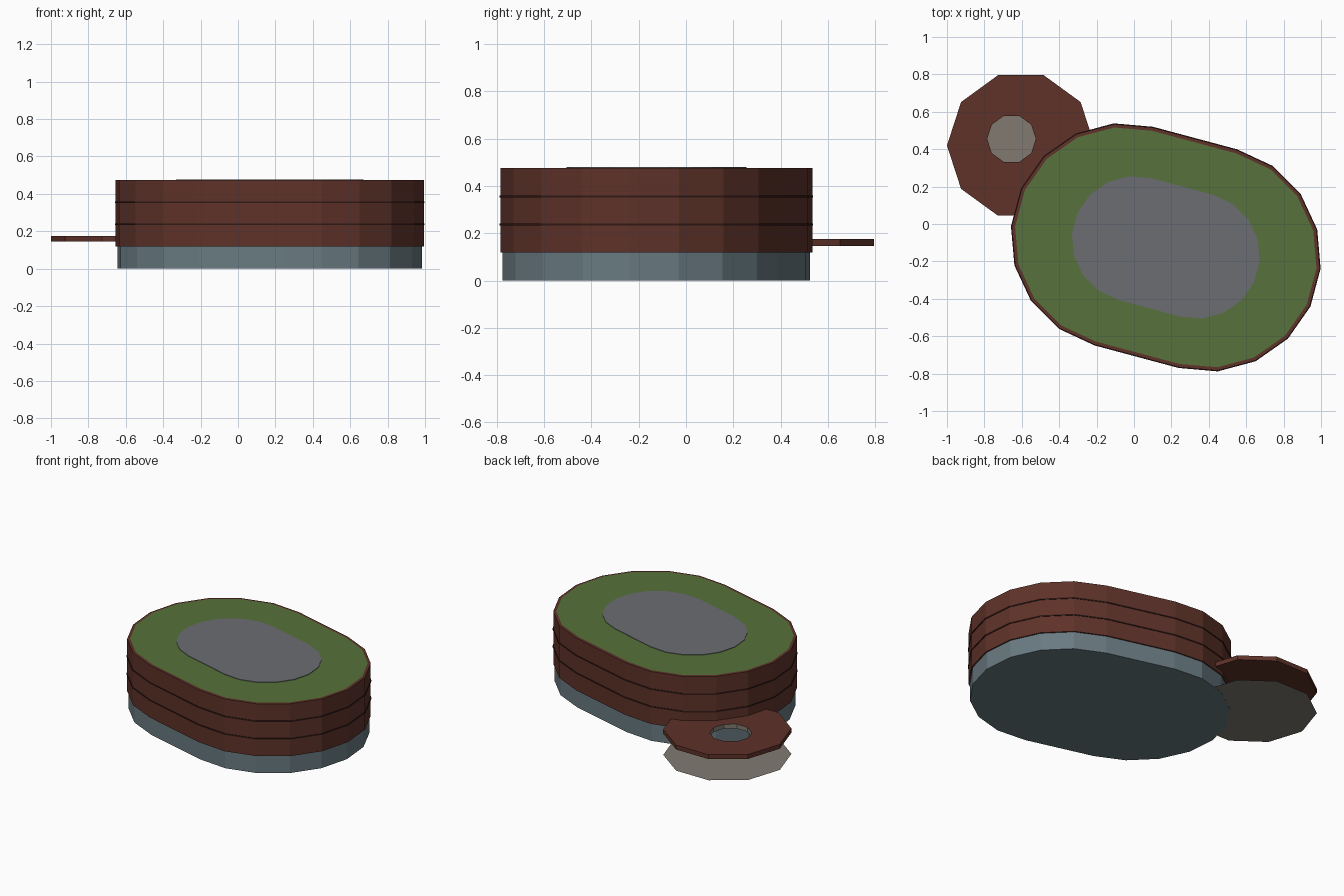
import bpy, bmesh
from math import cos, sin, radians, pi
from mathutils import Vector

if "Cube" in bpy.data.objects:
    bpy.data.objects.remove(bpy.data.objects["Cube"])

CENTER = Vector((0.17, -0.125))
AXIS = Vector((cos(radians(-15)), sin(radians(-15))))


def material(name, rgb):
    m = bpy.data.materials.new(name)
    m.diffuse_color = (*rgb, 1)
    m.use_nodes = True
    m.node_tree.nodes["Principled BSDF"].inputs["Base Color"].default_value = m.diffuse_color
    return m


brown = material("brown_wood", (0.112, 0.032, 0.022))
dark = material("dark_joint", (0.03, 0.01, 0.008))
green = material("green_top", (0.095, 0.165, 0.043))
grey = material("grey_patch", (0.147, 0.155, 0.17))
slate = material("slate_base", (0.14, 0.195, 0.22))
beige = material("beige_floor", (0.22, 0.195, 0.165))


def capsule(r, d=0.233):
    """Stadium outline: two 9-segment half circles, turned by -15 degrees."""
    pts = []
    for side, start in ((1, -105), (-1, 75)):
        c = CENTER + AXIS * d * side
        for k in range(10):
            a = radians(start + 20 * k)
            pts.append((c.x + r * cos(a), c.y + r * sin(a)))
    return pts


def decagon(x, y, r):
    return [(x + r * cos(k * pi / 5), y + r * sin(k * pi / 5)) for k in range(10)]


def finish(name, bm, *mats):
    me = bpy.data.meshes.new(name)
    bm.to_mesh(me)
    bm.free()
    for m in mats:
        me.materials.append(m)
    ob = bpy.data.objects.new(name, me)
    bpy.context.collection.objects.link(ob)
    return ob


def slab(name, pts, z0, z1, mat):
    """Prism from an outline; a single flat face when z0 == z1."""
    bm = bmesh.new()
    face = bm.faces.new([bm.verts.new((x, y, z0)) for x, y in pts])
    if z1 > z0:
        new = bmesh.ops.extrude_face_region(bm, geom=[face])["geom"]
        verts = [v for v in new if isinstance(v, bmesh.types.BMVert)]
        bmesh.ops.translate(bm, verts=verts, vec=(0, 0, z1 - z0))
        bmesh.ops.recalc_face_normals(bm, faces=bm.faces)
    return finish(name, bm, mat)


# Main body: recessed base, brown wall, thin dark joints between courses
slab("base_plinth", capsule(0.592), 0.0, 0.12, slate)
slab("body_wall", capsule(0.601), 0.119, 0.475, brown)
for i, z in enumerate((0.237, 0.356)):
    slab(f"wall_joint_{i + 1}", capsule(0.605), z - 0.004, z + 0.004, dark)

# Top surfaces
slab("green_cover", capsule(0.583), 0.4765, 0.4765, green)
slab("grey_patch", capsule(0.337, 0.172), 0.4765, 0.48, grey)

# Side disc: ten-sided plate with an off-centre hole whose wall is beige
bm = bmesh.new()
outer, inner = decagon(-0.605, 0.42, 0.395), decagon(-0.655, 0.455, 0.13)
loops = [[bm.verts.new((x, y, z)) for x, y in pts]
         for pts, z in ((outer, 0.175), (inner, 0.175), (inner, 0.145), (outer, 0.145))]
for i in range(4):
    a, b = loops[i], loops[(i + 1) % 4]
    for k in range(10):
        n = (k + 1) % 10
        f = bm.faces.new((a[k], a[n], b[n], b[k]))
        f.material_index = 1 if i == 1 else 0
bmesh.ops.recalc_face_normals(bm, faces=bm.faces)
finish("side_disc", bm, brown, beige)

# Flat floor sheet beneath the disc
slab("disc_floor", outer, 0.001, 0.001, beige)
